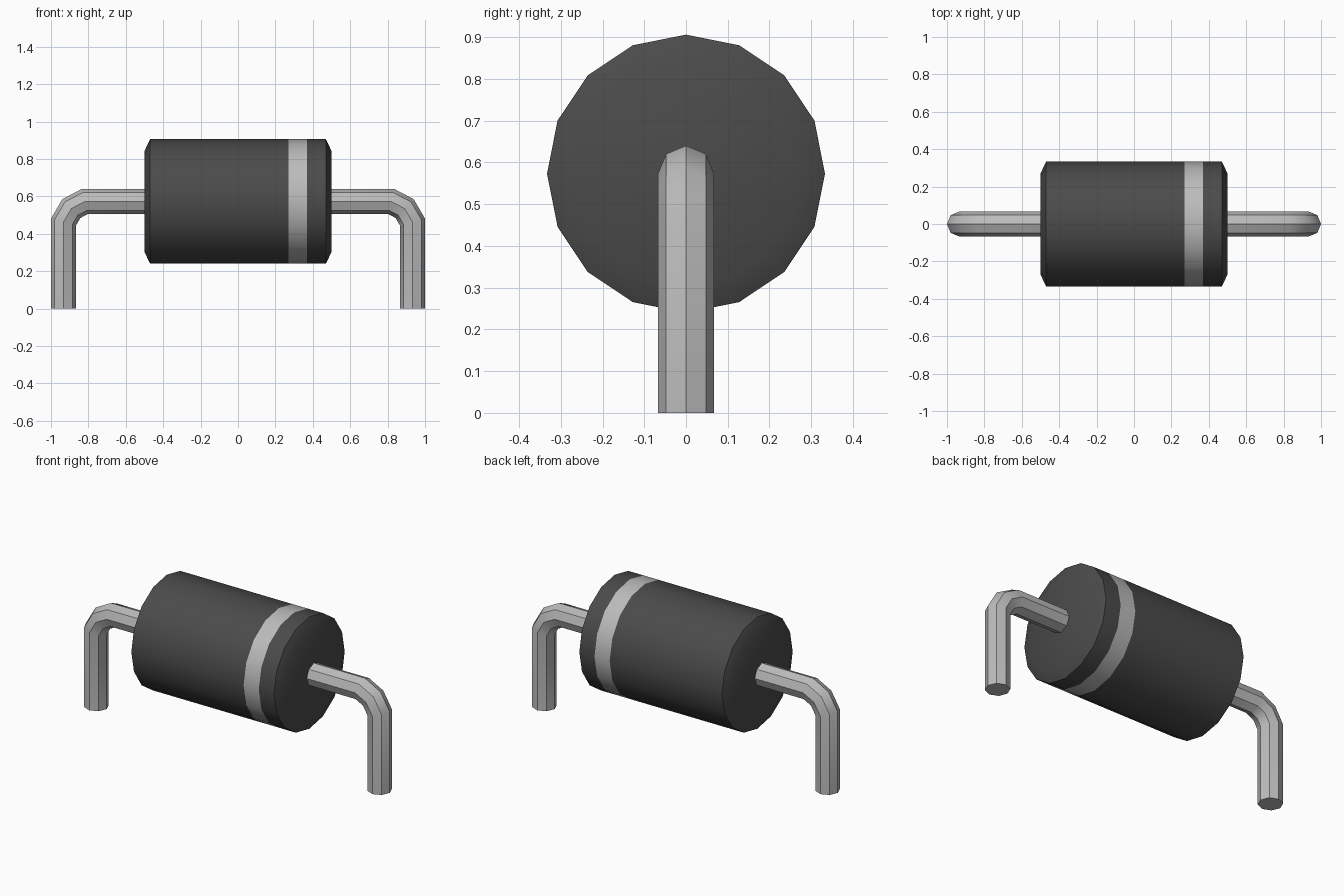
import bpy
import bmesh
import math
from mathutils import Vector

if "Cube" in bpy.data.objects:
    bpy.data.objects.remove(bpy.data.objects["Cube"], do_unlink=True)

AXIS_Z = 0.573      # height of the body axis
WIRE_R = 0.067


def material(name, value):
    mat = bpy.data.materials.new(name)
    mat.use_nodes = True
    colour = (value, value, value, 1)
    mat.diffuse_color = colour
    mat.node_tree.nodes["Principled BSDF"].inputs["Base Color"].default_value = colour
    return mat


def loft(name, rings, mats):
    """Skin a list of equal-sized point rings and cap both ends."""
    bm = bmesh.new()
    loops = [[bm.verts.new(p) for p in ring] for ring in rings]
    n = len(loops[0])
    for a, b in zip(loops, loops[1:]):
        for i in range(n):
            j = (i + 1) % n
            bm.faces.new((a[i], a[j], b[j], b[i]))
    bm.faces.new(loops[0])
    bm.faces.new(loops[-1])
    bmesh.ops.recalc_face_normals(bm, faces=bm.faces)
    mesh = bpy.data.meshes.new(name)
    bm.to_mesh(mesh)
    bm.free()
    for m in mats:
        mesh.materials.append(m)
    obj = bpy.data.objects.new(name, mesh)
    bpy.context.collection.objects.link(obj)
    bpy.ops.object.select_all(action="DESELECT")
    obj.select_set(True)
    bpy.context.view_layer.objects.active = obj
    bpy.ops.object.shade_smooth_by_angle(angle=math.radians(35))
    return obj


def ring(centre, side, up, sides):
    angles = [2 * math.pi * i / sides for i in range(sides)]
    return [centre + side * math.cos(a) + up * math.sin(a) for a in angles]


dark = material("dark plastic", 0.07)
silver = material("silver band", 0.5)
metal = material("wire metal", 0.5)

# Chamfered 16-sided body along x, with a band cut into its wall
profile = [(-0.5, 0.27), (-0.47, 0.333), (0.27, 0.333),
           (0.37, 0.333), (0.47, 0.333), (0.5, 0.27)]
body = loft("body", [ring(Vector((x, 0, AXIS_Z)), Vector((0, r, 0)), Vector((0, 0, r)), 16)
                     for x, r in profile], [dark, silver])
for face in body.data.polygons:
    if 0.27 < face.center.x < 0.37:
        face.material_index = 1

# Bent eight-sided wire legs with mitred corners
path = [(0.49, AXIS_Z), (0.819, AXIS_Z), (0.891, 0.535), (0.933, 0.463), (0.933, 0)]
for name, sign in (("left_leg", 1), ("right_leg", -1)):
    pts = [Vector((sign * x, 0, z)) for x, z in path]
    dirs = [(b - a).normalized() for a, b in zip(pts, pts[1:])]
    rings = []
    for i, p in enumerate(pts):
        before, after = dirs[max(i - 1, 0)], dirs[min(i, len(dirs) - 1)]
        tangent = (before + after).normalized()
        up = Vector((-tangent.z, 0, tangent.x)) * (WIRE_R / tangent.dot(after))
        rings.append(ring(p, Vector((0, WIRE_R, 0)), up, 8))
    loft(name, rings, [metal])
